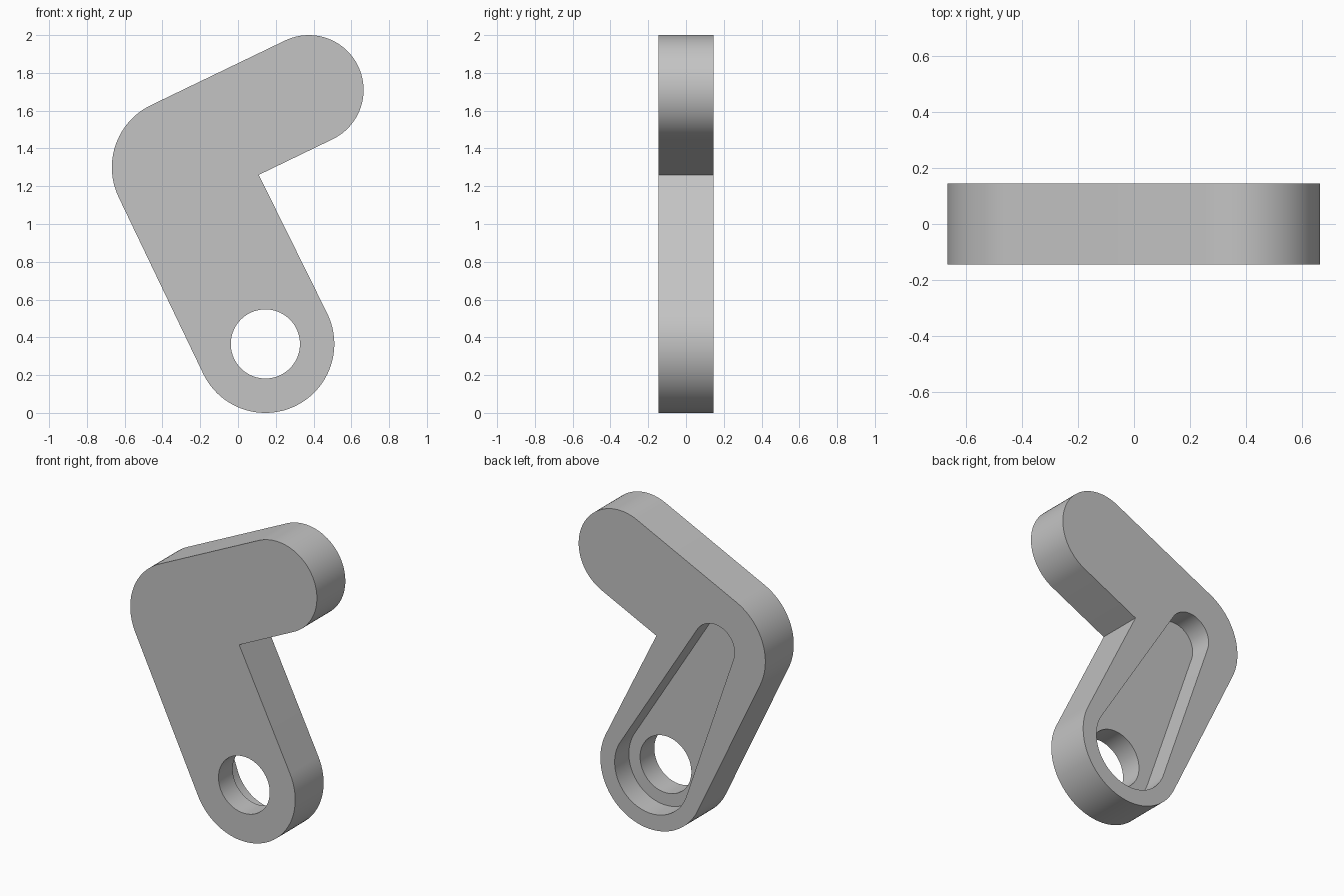
import bpy
import bmesh
from math import sin, cos, radians, acos, atan2, hypot, pi

cube = bpy.data.objects.get("Cube")
if cube:
    bpy.data.objects.remove(cube, do_unlink=True)

# Main dimensions: centres are (x, z)
HALF = 0.145
PIVOT, PIVOT_R = (0.145, 0.365), 0.365
ELBOW, ELBOW_R = (-0.303, 1.30), 0.365
TIP, TIP_R = (0.375, 1.71), 0.29
INNER_CORNER = (0.11, 1.26)
HOLE_R = 0.183
POCKET_R, POCKET_END_R = 0.263, 0.145

grey = bpy.data.materials.new("light_grey")
grey.use_nodes = True
grey.diffuse_color = (0.55, 0.55, 0.55, 1)
grey.node_tree.nodes["Principled BSDF"].inputs["Base Color"].default_value = grey.diffuse_color


def arc(centre, r, start, end):
    """Points along an arc, angles in radians."""
    n = max(8, round(abs(end - start) / radians(4)))
    return [(centre[0] + r * cos(start + (end - start) * i / n),
             centre[1] + r * sin(start + (end - start) * i / n)) for i in range(n + 1)]


def slab(name, outline, y0, y1):
    """Extrude an x-z outline from y0 to y1."""
    bm = bmesh.new()
    face = bm.faces.new([bm.verts.new((x, y0, z)) for x, z in outline])
    out = bmesh.ops.extrude_face_region(bm, geom=[face], use_keep_orig=True)
    moved = [v for v in out["geom"] if isinstance(v, bmesh.types.BMVert)]
    bmesh.ops.translate(bm, verts=moved, vec=(0, y1 - y0, 0))
    bmesh.ops.recalc_face_normals(bm, faces=bm.faces)
    mesh = bpy.data.meshes.new(name)
    bm.to_mesh(mesh)
    bm.free()
    mesh.materials.append(grey)
    obj = bpy.data.objects.new(name, mesh)
    bpy.context.collection.objects.link(obj)
    return obj


# Bent lever body
outline = (arc(TIP, TIP_R, radians(-63.5), radians(116))
           + arc(ELBOW, ELBOW_R, radians(116), radians(205.6))
           + arc(PIVOT, PIVOT_R, radians(205.6), radians(386.2))
           + [INNER_CORNER])
body = slab("lever_body", outline, -HALF, HALF)

# Tapered pocket in the back half
dx, dz = ELBOW[0] - PIVOT[0], ELBOW[1] - PIVOT[1]
axis = atan2(dz, dx)
spread = acos((POCKET_R - POCKET_END_R) / hypot(dx, dz))
pocket = (arc(ELBOW, POCKET_END_R, axis - spread, axis + spread)
          + arc(PIVOT, POCKET_R, axis + spread, axis + 2 * pi - spread))

# Pivot hole through the whole thickness
hole = arc(PIVOT, HOLE_R, 0, 2 * pi)[:-1]

cutters = [slab("pocket_cutter", pocket, 0, HALF * 2),
           slab("hole_cutter", hole, -HALF * 2, HALF * 2)]

bpy.ops.object.select_all(action="DESELECT")
bpy.context.view_layer.objects.active = body
body.select_set(True)
for cutter in cutters:
    cutter.hide_render = True
    mod = body.modifiers.new(cutter.name, "BOOLEAN")
    mod.operation = "DIFFERENCE"
    mod.solver = "EXACT"
    mod.object = cutter
    bpy.ops.object.modifier_apply(modifier=mod.name)
    bpy.data.objects.remove(cutter, do_unlink=True)

bpy.ops.object.shade_smooth_by_angle(angle=radians(30))
